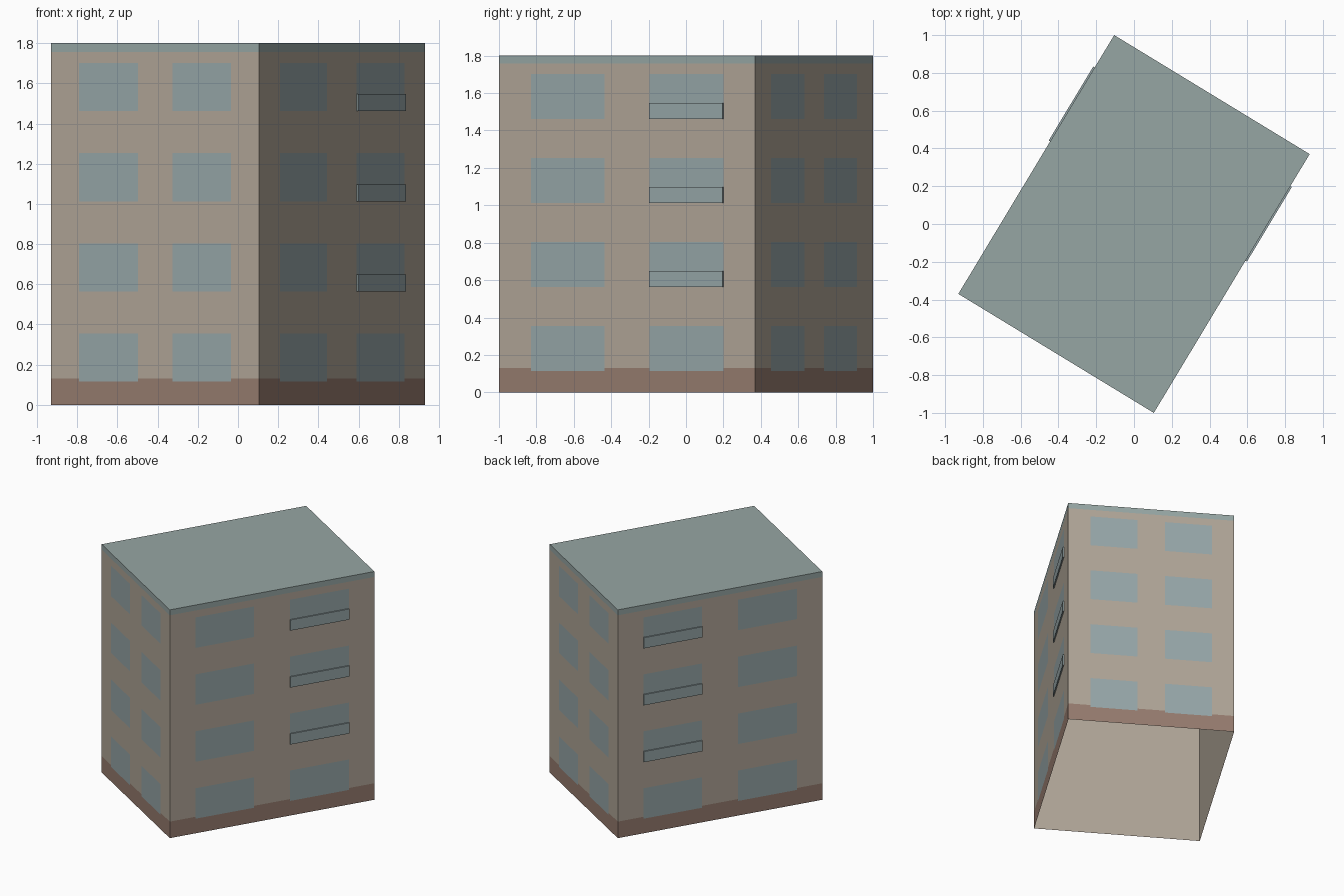
import bpy, bmesh
from mathutils import Vector

cube = bpy.data.objects.get("Cube")
if cube:
    bpy.data.objects.remove(cube, do_unlink=True)


def material(name, rgb):
    lin = [((c / 255 + 0.055) / 1.055) ** 2.4 for c in rgb] + [1.0]
    m = bpy.data.materials.new(name)
    m.use_nodes = True
    m.diffuse_color = lin
    bsdf = m.node_tree.nodes["Principled BSDF"]
    bsdf.inputs["Base Color"].default_value = lin
    bsdf.inputs["Roughness"].default_value = 0.9
    return m


TAN = material("tan wall", (176, 165, 151))
GLASS = material("grey blue window", (150, 166, 168))
BASE = material("brown base", (150, 124, 111))
ROOF = material("grey green roof", (150, 166, 164))

HEIGHT, BASE_TOP, TRIM_BOTTOM = 1.8, 0.13, 1.757
CORNERS = [Vector(c) for c in ((-0.93, -0.37, 0), (0.105, -1, 0), (0.93, 0.37, 0), (-0.105, 1, 0))]
FLOORS = [(0.115 + 0.449 * i, 0.355 + 0.449 * i) for i in range(4)]
SHORT_COLUMNS = (0.135, 0.418, 0.583, 0.866)
LONG_COLUMNS = (0.125, 0.411, 0.588, 0.876)
UP = Vector((0, 0, 1))


def finish(bm, name, mats):
    bmesh.ops.remove_doubles(bm, verts=bm.verts, dist=0.0001)
    mesh = bpy.data.meshes.new(name)
    bm.to_mesh(mesh)
    bm.free()
    for m in mats:
        mesh.materials.append(m)
    obj = bpy.data.objects.new(name, mesh)
    bpy.context.collection.objects.link(obj)
    return obj


def wall(name, start, end, columns):
    """Wall cut into a grid, coloured by window cell, base band and roof trim."""
    bm = bmesh.new()
    us = [0, *columns, 1]
    zs = sorted([0, BASE_TOP, TRIM_BOTTOM, HEIGHT] + [z for f in FLOORS for z in f])
    for i in range(len(us) - 1):
        for z0, z1 in zip(zs, zs[1:]):
            spots = ((us[i], z0), (us[i + 1], z0), (us[i + 1], z1), (us[i], z1))
            face = bm.faces.new([bm.verts.new(start.lerp(end, u) + UP * z) for u, z in spots])
            mid = (z0 + z1) / 2
            if i % 2 and any(a < mid < b for a, b in FLOORS):
                face.material_index = 1
            elif mid < BASE_TOP:
                face.material_index = 2
            elif mid > TRIM_BOTTOM:
                face.material_index = 3
    return finish(bm, name, (TAN, GLASS, BASE, ROOF))


def railing(name, start, end, u0, u1, z):
    """Thin glass panel standing just off the wall."""
    out = (end - start).cross(UP).normalized() * 0.009
    bm = bmesh.new()
    a, b = start.lerp(end, u0) + UP * z, start.lerp(end, u1) + UP * z
    rise = UP * 0.084
    back = [bm.verts.new(p) for p in (a, b, b + rise, a + rise)]
    front = [bm.verts.new(v.co + out) for v in back]
    bm.faces.new(front)
    for i in range(4):
        j = (i + 1) % 4
        bm.faces.new((back[i], back[j], front[j], front[i]))
    return finish(bm, name, (GLASS,))


# Four outer walls
for i, side in enumerate(("front", "left", "back", "right")):
    start, end = CORNERS[i], CORNERS[(i + 1) % 4]
    wall(side + "_wall", start, end, LONG_COLUMNS if i % 2 else SHORT_COLUMNS)

# Balcony railings on the upper floors of both long walls
for n, (z, _) in enumerate(FLOORS[1:], 2):
    railing(f"left_railing_{n}", CORNERS[1], CORNERS[2], *LONG_COLUMNS[2:], z)
    railing(f"right_railing_{n}", CORNERS[3], CORNERS[0], *LONG_COLUMNS[:2], z)

# Flat roof
bm = bmesh.new()
bm.faces.new([bm.verts.new(c + UP * HEIGHT) for c in CORNERS])
finish(bm, "roof", (ROOF,))

# Plain inner lining, open at the bottom, facing inwards
bm = bmesh.new()
low = [bm.verts.new(c * 0.996) for c in CORNERS]
high = [bm.verts.new(v.co + UP * (HEIGHT - 0.005)) for v in low]
bm.faces.new(high[::-1])
for i in range(4):
    j = (i + 1) % 4
    bm.faces.new((low[j], low[i], high[i], high[j]))
finish(bm, "inner_lining", (TAN,))
